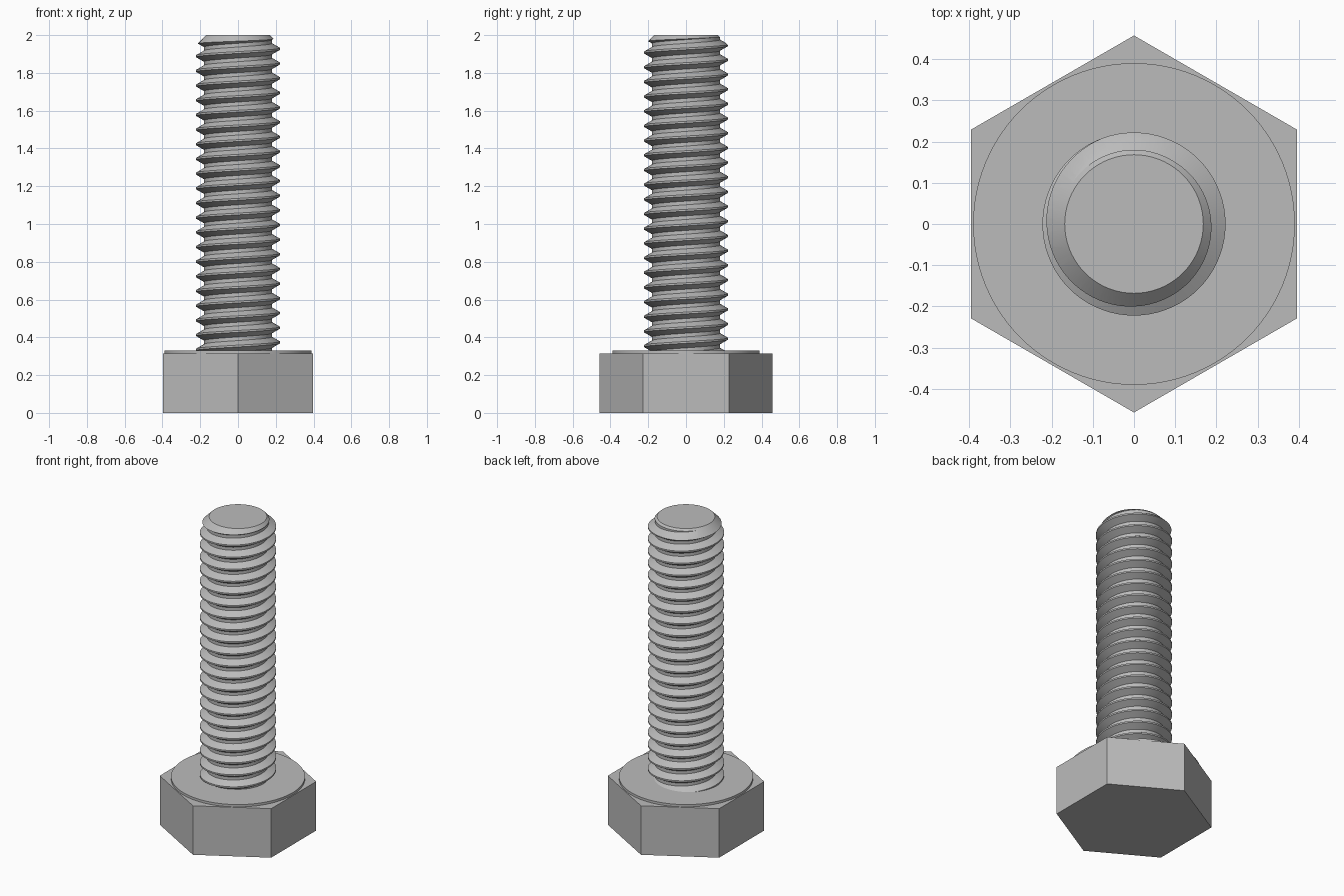
import bpy, bmesh
from math import pi, cos, sin, radians

PITCH, CREST, ROOT = 0.0777, 0.222, 0.18
SEGMENTS = 72
HEAD_TOP, WASHER_TOP, TOP = 0.315, 0.33, 2.0

cube = bpy.data.objects.get("Cube")
if cube:
    bpy.data.objects.remove(cube)

steel = bpy.data.materials.new("grey steel")
steel.use_nodes = True
steel.diffuse_color = (0.5, 0.5, 0.5, 1)
steel.node_tree.nodes["Principled BSDF"].inputs["Base Color"].default_value = (0.5, 0.5, 0.5, 1)


def add_object(name, bm):
    bmesh.ops.recalc_face_normals(bm, faces=bm.faces[:])
    mesh = bpy.data.meshes.new(name)
    bm.to_mesh(mesh)
    bm.free()
    mesh.materials.append(steel)
    obj = bpy.data.objects.new(name, mesh)
    bpy.context.collection.objects.link(obj)
    return obj


def stacked_rings(name, rings, sides, turn=0.0):
    """Closed solid through (radius, height) rings."""
    bm = bmesh.new()
    loops = [[bm.verts.new((r * cos(turn + 2 * pi * i / sides),
                            r * sin(turn + 2 * pi * i / sides), z))
              for i in range(sides)] for r, z in rings]
    for low, high in zip(loops, loops[1:]):
        for i in range(sides):
            j = (i + 1) % sides
            bm.faces.new((low[i], low[j], high[j], high[i]))
    bm.faces.new(loops[0])
    bm.faces.new(loops[-1])
    return add_object(name, bm)


def smooth(obj):
    bpy.ops.object.select_all(action="DESELECT")
    obj.select_set(True)
    bpy.context.view_layer.objects.active = obj
    bpy.ops.object.shade_smooth_by_angle(angle=radians(25))


def helical_shank(name, bottom, top):
    """Right-handed thread swept as a helix, cut flat and capped at both ends."""
    bm = bmesh.new()
    flat = PITCH / 16
    profile = [(CREST, -flat), (CREST, flat),
               (ROOT, PITCH * 3 / 8), (ROOT, PITCH * 5 / 8)]
    # A crest passes the -x side at z = 1.5
    turns = int((top - bottom) / PITCH) + 6
    start = 1.5 - PITCH * (int((1.5 - bottom) / PITCH) + 3)
    rows = []
    for s in range(turns * SEGMENTS):
        a = pi + 2 * pi * s / SEGMENTS
        z = start + PITCH * s / SEGMENTS
        rows.append([bm.verts.new((r * cos(a), r * sin(a), z + dz)) for r, dz in profile])
    for s in range(len(rows) - SEGMENTS - 1):
        here = rows[s] + [rows[s + SEGMENTS][0]]
        after = rows[s + 1] + [rows[s + 1 + SEGMENTS][0]]
        for k in range(len(profile)):
            bm.faces.new((here[k], after[k], after[k + 1], here[k + 1]))
    for z, up in ((bottom, -1), (top, 1)):
        bmesh.ops.bisect_plane(bm, geom=bm.verts[:] + bm.edges[:] + bm.faces[:],
                               plane_co=(0, 0, z), plane_no=(0, 0, up), clear_outer=True)
    rim = [e for e in bm.edges if e.is_boundary]
    bmesh.ops.holes_fill(bm, edges=rim, sides=0)
    return add_object(name, bm)


# Hexagonal head with corners on the y axis, and its round bearing face
stacked_rings("hex_head", [(0.457, 0), (0.457, HEAD_TOP)], 6, pi / 2)
smooth(stacked_rings("washer_face", [(0.39, HEAD_TOP - 0.02), (0.39, WASHER_TOP)], 96))

# Threaded shank, trimmed to a chamfered tip
shank = helical_shank("threaded_shank", 0.25, TOP + 0.1)
limit = stacked_rings("shank_limit", [(0.3, 0.3), (0.3, TOP - 0.132), (0.168, TOP)], SEGMENTS)
limit.hide_render = True
trim = shank.modifiers.new("chamfer", "BOOLEAN")
trim.operation = "INTERSECT"
trim.solver = "EXACT"
trim.object = limit
bpy.context.view_layer.objects.active = shank
bpy.ops.object.modifier_apply(modifier=trim.name)
bpy.data.objects.remove(limit)
smooth(shank)
